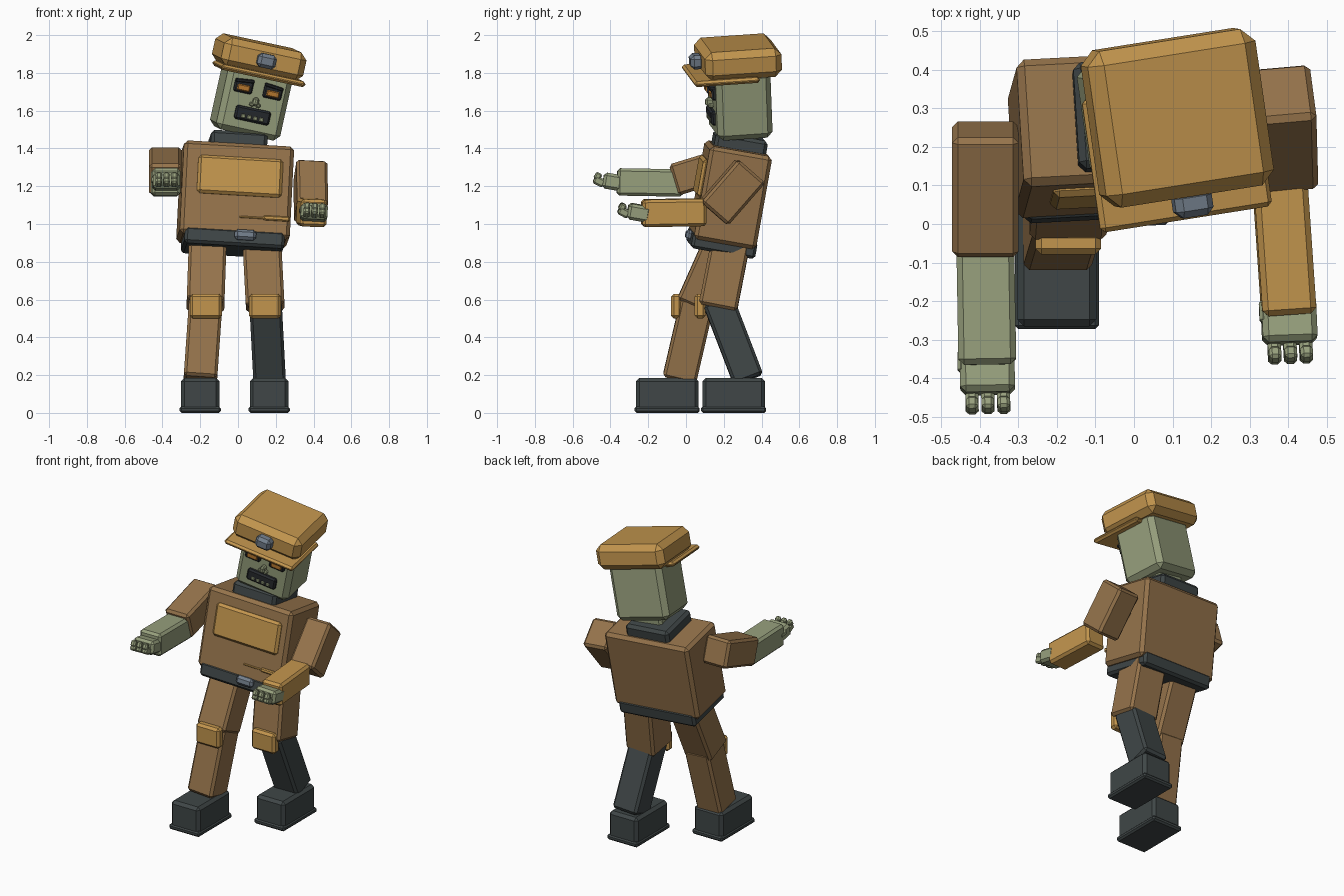
import bpy, bmesh
from math import radians
from mathutils import Matrix, Vector, Euler

cube = bpy.data.objects.get("Cube")
if cube:
    bpy.data.objects.remove(cube, do_unlink=True)


def material(name, rgb):
    m = bpy.data.materials.new(name)
    m.use_nodes = True
    m.diffuse_color = (*rgb, 1)
    m.node_tree.nodes["Principled BSDF"].inputs["Base Color"].default_value = (*rgb, 1)
    return m


BROWN = material("brown_cloth", (0.30, 0.172, 0.070))
GOLD = material("gold_cloth", (0.54, 0.30, 0.075))
GREEN = material("pale_green_skin", (0.31, 0.35, 0.205))
DARK = material("dark_slate", (0.050, 0.062, 0.063))
STEEL = material("steel_grey", (0.17, 0.21, 0.26))
AMBER = material("amber_eye", (0.50, 0.20, 0.03))
BLACK = material("charcoal", (0.020, 0.023, 0.027))


def frame(loc, rot=(0, 0, 0)):
    turn = Euler([radians(a) for a in rot]).to_matrix().to_4x4()
    return Matrix.Translation(loc) @ turn


WORLD = Matrix()


def box(name, mat, size, loc, rot=(0, 0, 0), bevel=0.015, base=WORLD):
    """Chamfered block placed inside a base frame."""
    bm = bmesh.new()
    bmesh.ops.create_cube(bm, size=1)
    bmesh.ops.scale(bm, vec=Vector(size), verts=bm.verts)
    mesh = bpy.data.meshes.new(name)
    bm.to_mesh(mesh)
    bm.free()
    mesh.materials.append(mat)
    ob = bpy.data.objects.new(name, mesh)
    bpy.context.collection.objects.link(ob)
    ob.matrix_world = base @ frame(loc, rot)
    mod = ob.modifiers.new("chamfer", 'BEVEL')
    mod.width = min(bevel, min(size) * 0.4)
    mod.segments = 1
    return ob


# Torso and everything fixed to it
torso = frame((-0.015, 0.235, 1.155), (-10, 3.4, 3))
box("torso", BROWN, (0.585, 0.335, 0.5), (0, 0, 0), bevel=0.02, base=torso)
box("belt", DARK, (0.53, 0.345, 0.09), (0, 0, -0.257), base=torso)
box("belt_buckle", STEEL, (0.115, 0.04, 0.055), (0.055, -0.18, -0.245), base=torso)
box("chest_panel", GOLD, (0.45, 0.04, 0.205), (0.012, -0.167, 0.07), base=torso)
box("pocket_trim", GOLD, (0.14, 0.03, 0.025), (0.215, -0.165, -0.145), bevel=0.006, base=torso)
box("pocket_seam", GOLD, (0.13, 0.02, 0.01), (0.085, -0.163, -0.147), bevel=0.003, base=torso)
box("collar", DARK, (0.3, 0.28, 0.09), (0, 0, 0.275), bevel=0.018, base=torso)
box("neck", GREEN, (0.2, 0.2, 0.14), (0.04, 0.275, 1.495), (-3, 8, 6))

# Head, face and cap share one tilted frame
head = frame((0.07, 0.285, 1.655), (4, 12, 9))
box("head", GREEN, (0.35, 0.295, 0.36), (0, 0, 0), bevel=0.03, base=head)
for side, s in (("right", -1), ("left", 1)):
    box(side + "_eye_socket", BLACK, (0.1, 0.035, 0.07), (s * 0.08, -0.15, 0.07), bevel=0.008, base=head)
    box(side + "_eye", AMBER, (0.07, 0.02, 0.035), (s * 0.08, -0.163, 0.062), bevel=0.006, base=head)
    box(side + "_brow", BLACK, (0.1, 0.04, 0.018), (s * 0.08, -0.158, 0.1), (0, s * 6, 0), 0.005, head)
    box(side + "_nostril", GREEN, (0.024, 0.03, 0.022), (s * 0.017, -0.157, -0.014), bevel=0.006, base=head)
box("nose", GREEN, (0.03, 0.05, 0.045), (0, -0.16, 0.003), bevel=0.01, base=head)
box("mouth", BLACK, (0.19, 0.035, 0.075), (0, -0.152, -0.07), bevel=0.01, base=head)
for i in range(4):
    box("tooth", GREEN, (0.024, 0.02, 0.022), ((i - 1.5) * 0.033, -0.163, -0.084), bevel=0.004, base=head)
box("cap_crown", GOLD, (0.45, 0.41, 0.155), (-0.008, 0.0, 0.232), bevel=0.036, base=head)
box("cap_visor", GOLD, (0.46, 0.35, 0.03), (-0.005, -0.095, 0.15), bevel=0.012, base=head)
box("cap_badge", STEEL, (0.1, 0.07, 0.075), (0, -0.225, 0.228), bevel=0.018, base=head)


def hand(side, base):
    """Palm, thumb and three curled-up fingers; fingers point along -y."""
    box(side + "_palm", GREEN, (0.142, 0.12, 0.085), (0, 0.005, 0), (-10, 0, 0), base=base)
    box(side + "_thumb", GREEN, (0.03, 0.06, 0.035), (-0.062, 0.03, 0.01), (-10, 0, 0), 0.008, base)
    for i in (-1, 0, 1):
        box(side + "_finger", GREEN, (0.034, 0.06, 0.045), (i * 0.041, -0.075, 0.003), (-28, 0, 0), 0.009, base)
        box(side + "_fingertip", GREEN, (0.032, 0.035, 0.04), (i * 0.041, -0.082, 0.03), (-28, 0, 0), 0.008, base)


# Arms, reaching forward
box("right_upper_arm", BROWN, (0.172, 0.325, 0.172), (-0.385, 0.09, 1.28), (17, 0, 0))
box("right_forearm", GREEN, (0.15, 0.35, 0.145), (-0.383, -0.19, 1.22), (-1, 0, 1))
hand("right", frame((-0.38, -0.385, 1.222), (0, 0, 1)))
box("left_upper_arm", BROWN, (0.165, 0.3, 0.19), (0.385, 0.245, 1.17), (49, 3, 5))
box("left_forearm", GOLD, (0.14, 0.34, 0.145), (0.39, -0.065, 1.06), (1, 2, 4))
hand("left", frame((0.402, -0.255, 1.06), (0, 3, 2)))

# Legs in mid stride: size, centre, tilt
box("right_thigh", BROWN, (0.2, 0.19, 0.4), (-0.166, 0.122, 0.75), (-24, 2, 0))
box("right_shin", BROWN, (0.178, 0.18, 0.43), (-0.185, 0.013, 0.385), (-13, 4, 0))
box("left_thigh", BROWN, (0.205, 0.205, 0.38), (0.135, 0.205, 0.74), (-11, -3, 0))
box("left_shin", DARK, (0.172, 0.165, 0.45), (0.156, 0.25, 0.385), (21, -3, 0))

for side, x, knee_y, foot_y in (("right", -0.2, -0.05, -0.1), ("left", 0.165, 0.075, 0.252)):
    knee_x = x + (0.03 if x < 0 else -0.022)
    box(side + "_knee_pad", GOLD, (0.17, 0.058, 0.13), (knee_x, knee_y, 0.565))
    box(side + "_boot", DARK, (0.205, 0.33, 0.175), (x, foot_y, 0.098), bevel=0.018)
    box(side + "_sole", DARK, (0.218, 0.345, 0.034), (x, foot_y, 0.017), bevel=0.01)
